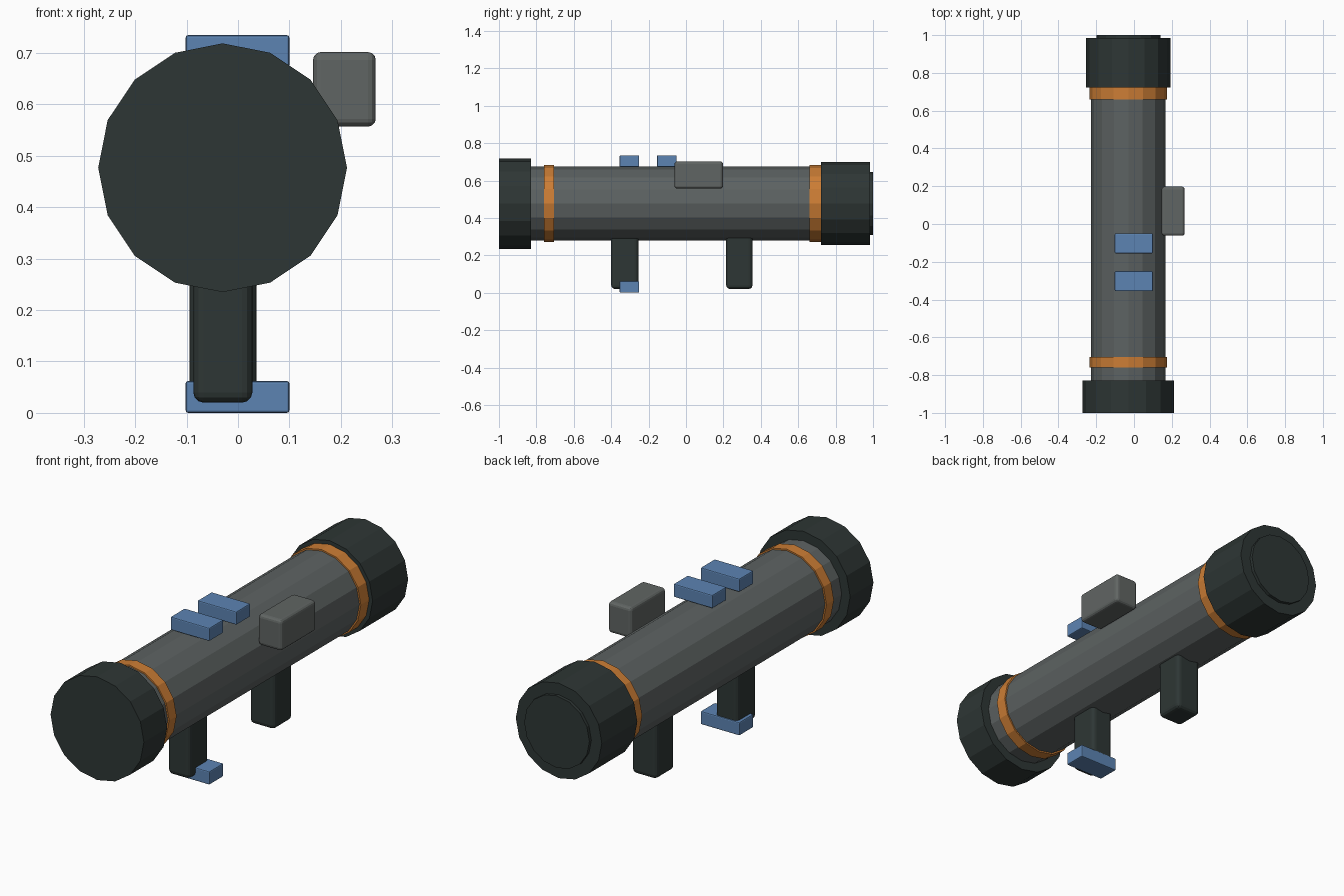
import bpy
import math
from mathutils import Matrix, Vector

cube = bpy.data.objects.get("Cube")
if cube:
    bpy.data.objects.remove(cube, do_unlink=True)


def material(name, rgb):
    m = bpy.data.materials.new(name)
    m.use_nodes = True
    colour = (*rgb, 1)
    m.diffuse_color = colour
    m.node_tree.nodes["Principled BSDF"].inputs["Base Color"].default_value = colour
    return m


dark = material("dark rubber", (0.027, 0.037, 0.035))
grey = material("grey metal", (0.108, 0.122, 0.121))
warm_grey = material("box grey", (0.118, 0.130, 0.125))
blue = material("blue", (0.108, 0.230, 0.450))
orange = material("orange", (0.600, 0.205, 0.035))

AXIS_X, AXIS_Z, SIDES = -0.03, 0.477, 16


def barrel(name, radius, y0, y1, mat, bevel=0):
    """Faceted cylinder lying along y on the tube axis, a corner at the top."""
    bpy.ops.mesh.primitive_cylinder_add(vertices=SIDES, radius=radius, depth=y1 - y0)
    ob = bpy.context.object
    ob.data.transform(Matrix.Rotation(math.pi / 2, 4, "X"))
    ob.location = (AXIS_X, (y0 + y1) / 2, AXIS_Z)
    return finish(ob, name, mat, bevel, 1)


def block(name, low, high, mat, bevel, segments=3):
    """Rounded box between two corners."""
    low, high = Vector(low), Vector(high)
    bpy.ops.mesh.primitive_cube_add(size=1)
    ob = bpy.context.object
    ob.data.transform(Matrix.Diagonal((*(high - low), 1)))
    ob.location = (low + high) / 2
    return finish(ob, name, mat, bevel, segments)


def finish(ob, name, mat, bevel, segments):
    ob.name = ob.data.name = name
    ob.data.materials.append(mat)
    if bevel:
        mod = ob.modifiers.new("Rounded edges", "BEVEL")
        mod.width, mod.segments = bevel, segments
        mod.limit_method = "ANGLE"
        mod.angle_limit = math.radians(40)
    return ob


# Tube with its end caps and bands
barrel("tube", 0.198, -0.90, 0.90, grey)
barrel("front_cap", 0.242, -1.0, -0.828, dark)
barrel("rear_cap", 0.223, 0.722, 0.985, dark)
barrel("rear_disc", 0.169, 0.97, 1.0, dark)
barrel("front_band", 0.205, -0.76, -0.705, orange)
barrel("rear_band", 0.205, 0.66, 0.722, orange)

# Grips under the tube
block("front_grip", (-0.087, -0.40, 0.02), (0.028, -0.255, 0.34), dark, 0.02)
block("rear_grip", (-0.094, 0.215, 0.02), (0.036, 0.355, 0.34), dark, 0.02)

# Blue sight blocks on top and the foot block below
for name, y, z in (("front_sight", -0.355, 0.673),
                   ("rear_sight", -0.155, 0.673),
                   ("grip_foot", -0.355, 0.0)):
    block(name, (-0.102, y, z), (0.10, y + 0.105, z + 0.062), blue, 0.005, 2)

# Box on the left side
block("side_box", (0.146, -0.062, 0.557), (0.268, 0.198, 0.702), warm_grey, 0.015)
